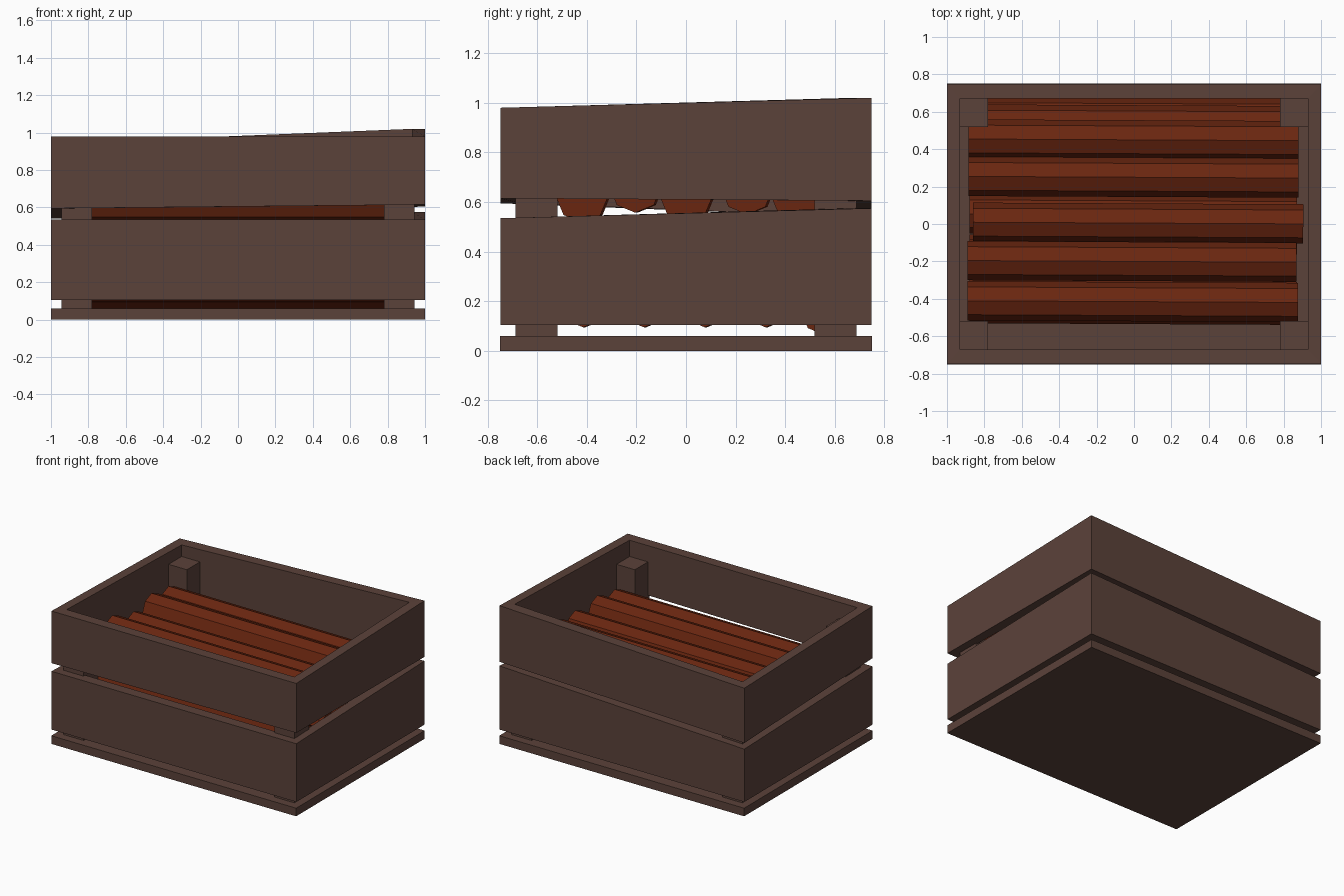
import bpy, bmesh
from math import pi
from mathutils import Matrix

if "Cube" in bpy.data.objects:
    bpy.data.objects.remove(bpy.data.objects["Cube"], do_unlink=True)


def material(name, color):
    m = bpy.data.materials.new(name)
    m.use_nodes = True
    m.diffuse_color = color
    node = m.node_tree.nodes["Principled BSDF"]
    node.inputs["Base Color"].default_value = color
    node.inputs["Roughness"].default_value = 0.9
    return m


crate_brown = material("crate brown", (0.105, 0.054, 0.042, 1))
log_rust = material("log rust", (0.143, 0.019, 0.005, 1))


def finish(name, bm, mat):
    bmesh.ops.recalc_face_normals(bm, faces=bm.faces)
    mesh = bpy.data.meshes.new(name)
    bm.to_mesh(mesh)
    bm.free()
    mesh.materials.append(mat)
    ob = bpy.data.objects.new(name, mesh)
    bpy.context.collection.objects.link(ob)
    return ob


def box(name, x0, x1, y0, y1, z0, z1, mat):
    bm = bmesh.new()
    bmesh.ops.create_cube(bm, size=1)
    for v in bm.verts:
        v.co = ((x0 + x1) / 2 + v.co.x * (x1 - x0),
                (y0 + y1) / 2 + v.co.y * (y1 - y0),
                (z0 + z1) / 2 + v.co.z * (z1 - z0))
    return finish(name, bm, mat)


def wall_ring(name, bottoms, tops):
    """Four joined boards; heights given per corner, counterclockwise from front right."""
    bm = bmesh.new()
    signs = [(-1, -1), (1, -1), (1, 1), (-1, 1)]
    loops = []
    for half_x, half_y, heights in ((1, .748, bottoms), (1, .748, tops),
                                    (.93, .67, tops), (.93, .67, bottoms)):
        loops.append([bm.verts.new((sx * half_x, sy * half_y, z))
                      for (sx, sy), z in zip(signs, heights)])
    for k in range(4):
        a, b = loops[k], loops[(k + 1) % 4]
        for i in range(4):
            j = (i + 1) % 4
            bm.faces.new((a[i], a[j], b[j], b[i]))
    return finish(name, bm, mat=crate_brown)


def log(name, x0, x1, y, z):
    bm = bmesh.new()
    bmesh.ops.create_cone(bm, cap_ends=True, segments=8, radius1=.105,
                          radius2=.105, depth=x1 - x0)
    ob = finish(name, bm, log_rust)
    ob.matrix_world = (Matrix.Translation(((x0 + x1) / 2, y, z))
                       @ Matrix.Rotation(-.005, 4, 'Z')
                       @ Matrix.Rotation(pi / 2, 4, 'Y'))


# Crate: floor, two slightly crooked board rings, corner posts
box("floor_board", -1, 1, -.75, .75, 0, .06, crate_brown)
wall_ring("lower_walls", (.105,) * 4, (.535, .535, .575, .495))
wall_ring("upper_walls", (.595, .615, .605, .54), (.98, .98, 1.02, .945))
for sx, side in ((-1, "right"), (1, "left")):
    for sy, end in ((-1, "front"), (1, "back")):
        xs = sorted((sx * .78, sx * .943))
        ys = sorted((sy * .518, sy * .688))
        box(f"{end}_{side}_post", *xs, *ys, .06, .86, crate_brown)

# Logs: visible top layer, then the two layers it rests on
for i, spec in enumerate([(-.885, .88, .45, .63), (-.885, .88, .25, .655),
                          (-.86, .905, .005, .62), (-.89, .868, -.2, .662),
                          (-.89, .877, -.415, .622)]):
    log(f"top_log_{i + 1}", *spec)
for i in range(5):
    log(f"middle_log_{i + 1}", -.88, .87, .53 - .24 * i, .41)
    log(f"bottom_log_{i + 1}", -.88, .87, .57 - .245 * i, .2 if i else .166)
